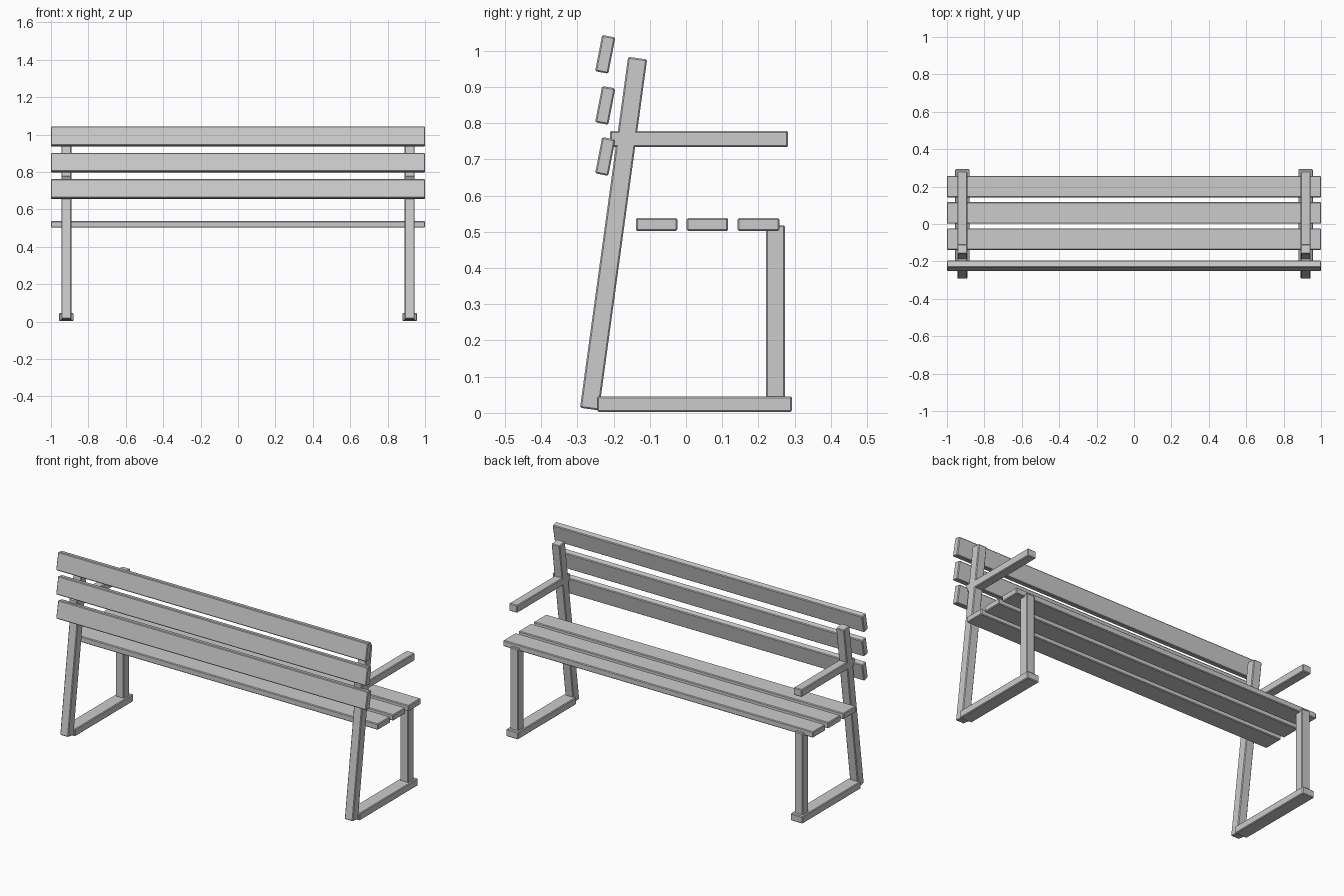
import bpy
import bmesh
from math import radians
from mathutils import Matrix, Vector

cube = bpy.data.objects.get("Cube")
if cube:
    bpy.data.objects.remove(cube, do_unlink=True)

# Single plain grey finish
grey = bpy.data.materials.new("plain_grey")
grey.use_nodes = True
colour = (0.6, 0.6, 0.6, 1)
grey.diffuse_color = colour
grey.node_tree.nodes["Principled BSDF"].inputs["Base Color"].default_value = colour


def beam(name, centre, size, lean=0, bevel=0.004):
    """Box beam with softened edges, leaning about the x axis."""
    bm = bmesh.new()
    bmesh.ops.create_cube(bm, size=1, matrix=Matrix.Diagonal((*size, 1)))
    bmesh.ops.bevel(bm, geom=bm.edges[:], offset=bevel, segments=1, affect='EDGES')
    mesh = bpy.data.meshes.new(name)
    bm.to_mesh(mesh)
    bm.free()
    mesh.materials.append(grey)
    obj = bpy.data.objects.new(name, mesh)
    obj.location = Vector(centre)
    obj.rotation_euler.x = radians(lean)
    bpy.context.collection.objects.link(obj)
    return obj


# Seat and backrest slats
for i, y in enumerate((-0.081, 0.059, 0.2)):
    beam(f"seat_slat_{i + 1}", (0, y, 0.52), (2, 0.115, 0.035))
for i, z in enumerate((0.708, 0.849, 0.99)):
    beam(f"back_slat_{i + 1}", (0, -0.223, z), (2, 0.037, 0.102), lean=-11)

# Side frames
post = 0.053
for side, x in (("left", 0.918), ("right", -0.918)):
    beam(f"{side}_rear_leg", (x, -0.2, 0.495), (post, post, 0.978), lean=-7.8)
    beam(f"{side}_front_leg", (x, 0.247, 0.275), (post, post, 0.486))
    beam(f"{side}_foot", (x, 0.024, 0.024), (0.077, 0.538, 0.042))
    beam(f"{side}_armrest", (x, 0.036, 0.756), (post, 0.492, 0.044))
